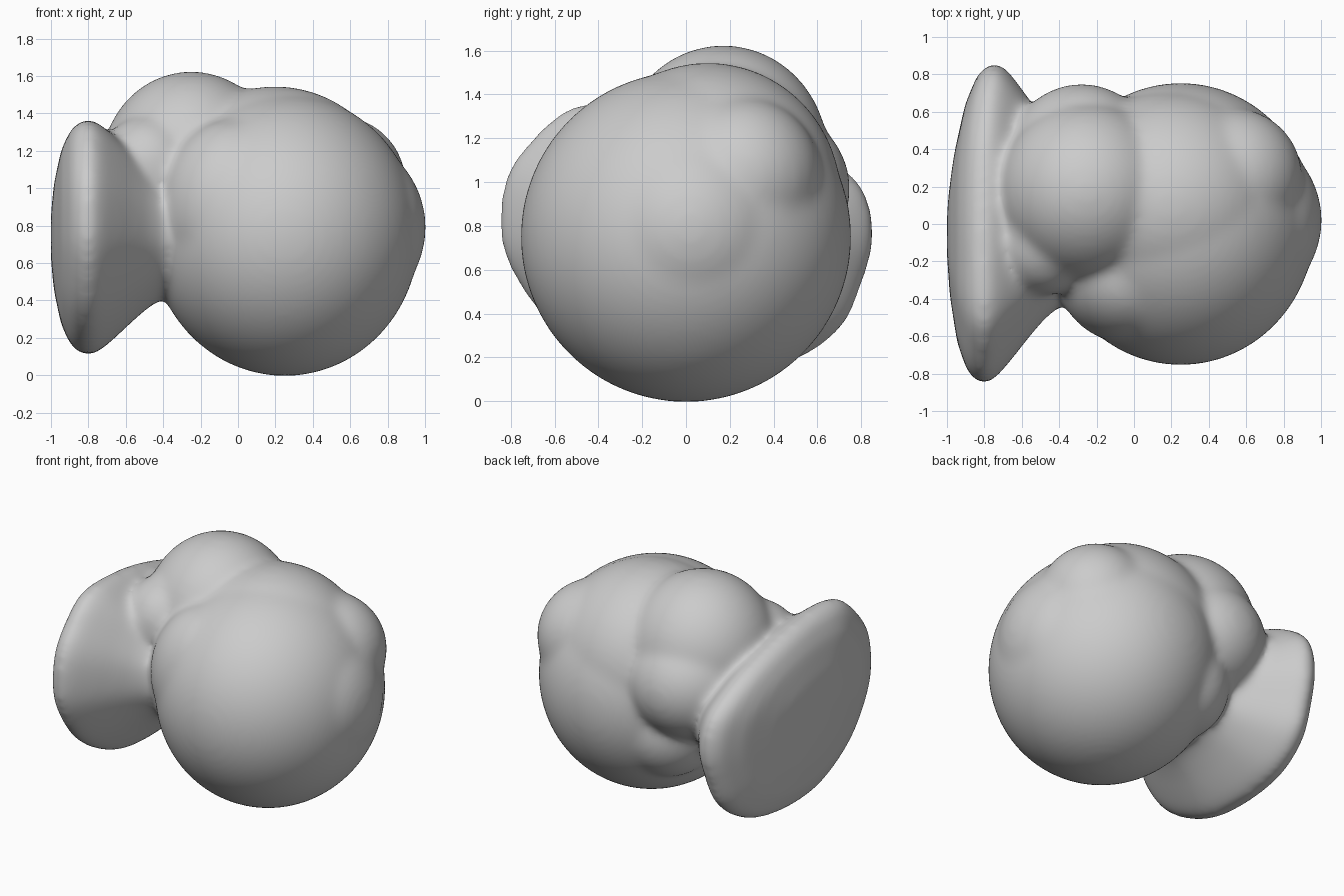
import bpy, bmesh
from mathutils import Vector

cube = bpy.data.objects.get("Cube")
if cube:
    bpy.data.objects.remove(cube, do_unlink=True)

mat = bpy.data.materials.new("plain grey")
mat.use_nodes = True
GREY = (0.6, 0.6, 0.6, 1)
mat.diffuse_color = GREY
mat.node_tree.nodes["Principled BSDF"].inputs["Base Color"].default_value = GREY

bm = bmesh.new()


def lump(centre, radii):
    """Add one ellipsoid to the body."""
    made = bmesh.ops.create_icosphere(bm, subdivisions=5, radius=1)
    for v in made["verts"]:
        v.co = Vector(centre) + Vector(c * r for c, r in zip(v.co, radii))


# Large ball, with a fuller side and upper back
lump((0.25, 0, 0.75), (0.72, 0.755, 0.755))
lump((0.49, 0.02, 0.79), (0.515, 0.50, 0.51))
lump((0.20, 0.10, 0.92), (0.64, 0.61, 0.625))
# Soft corner high on the back of the ball
lump((0.53, 0.25, 1.02), (0.37, 0.37, 0.37))
# Smaller lobe behind the ball and its lower bulge
lump((-0.25, 0.17, 1.12), (0.48, 0.48, 0.505))
lump((-0.28, 0.30, 0.97), (0.42, 0.45, 0.40))
# Upper shoulder between the lobe and the foot
lump((-0.48, -0.10, 1.11), (0.27, 0.28, 0.28))
# Low corner at the back of the ball
lump((-0.09, 0.31, 0.60), (0.34, 0.34, 0.35))
# Front shoulder of the ball
lump((-0.02, -0.28, 0.90), (0.39, 0.36, 0.47))

# Flared foot: outline in y and z, scaled along x
OUTLINE = [(-.85, .78), (-.82, 1.03), (-.68, 1.22), (-.5, 1.35), (-.2, 1.36),
           (.1, 1.32), (.45, 1.22), (.7, 1.08), (.82, .95), (.86, .75),
           (.81, .55), (.73, .36), (.6, .24), (.4, .15), (.1, .11),
           (-.2, .13), (-.45, .23), (-.65, .38), (-.8, .6)]
RINGS = [(-1.0, .2), (-.985, .45), (-.945, .75), (-.89, .93), (-.83, 1.0),
         (-.775, 1.0), (-.71, .93), (-.64, .83), (-.56, .71), (-.48, .6),
         (-.40, .52), (-.1, .48)]


def smooth_loop(points, steps=4):
    """Closed Catmull-Rom curve through the points."""
    n, out = len(points), []
    for i in range(n):
        a, b, c, d = (Vector(points[(i + k) % n]) for k in (-1, 0, 1, 2))
        for s in range(steps):
            t = s / steps
            out.append(0.5 * (2 * b + (c - a) * t + (2 * a - 5 * b + 4 * c - d) * t * t
                              + (3 * b - a - 3 * c + d) * t ** 3))
    return out


loop = smooth_loop(OUTLINE)
count = len(loop)
rings = []
for x, s in RINGS:
    # The rim leans inward at the back edge
    rings.append([bm.verts.new((x + 0.09 * s * max(0, p.x) ** 3, p.x * s,
                                0.74 + (p.y - 0.74) * s)) for p in loop])
for r0, r1 in zip(rings, rings[1:]):
    for i in range(count):
        j = (i + 1) % count
        bm.faces.new((r0[i], r0[j], r1[j], r1[i]))
bm.faces.new(rings[0][::-1])
bm.faces.new(rings[-1])
bmesh.ops.recalc_face_normals(bm, faces=bm.faces)

mesh = bpy.data.meshes.new("lobed_body")
bm.to_mesh(mesh)
bm.free()
body = bpy.data.objects.new("lobed_body", mesh)
bpy.context.collection.objects.link(body)
mesh.materials.append(mat)

# Fuse the lumps and soften the creases
fuse = body.modifiers.new("fuse", 'REMESH')
fuse.mode = 'VOXEL'
fuse.voxel_size = 0.02
fuse.use_smooth_shade = True
soften = body.modifiers.new("soften", 'SMOOTH')
soften.factor = 0.5
soften.iterations = 36

bpy.ops.object.select_all(action='DESELECT')
body.select_set(True)
bpy.context.view_layer.objects.active = body
for name in ("fuse", "soften"):
    bpy.ops.object.modifier_apply(modifier=name)
bpy.ops.object.shade_smooth()
